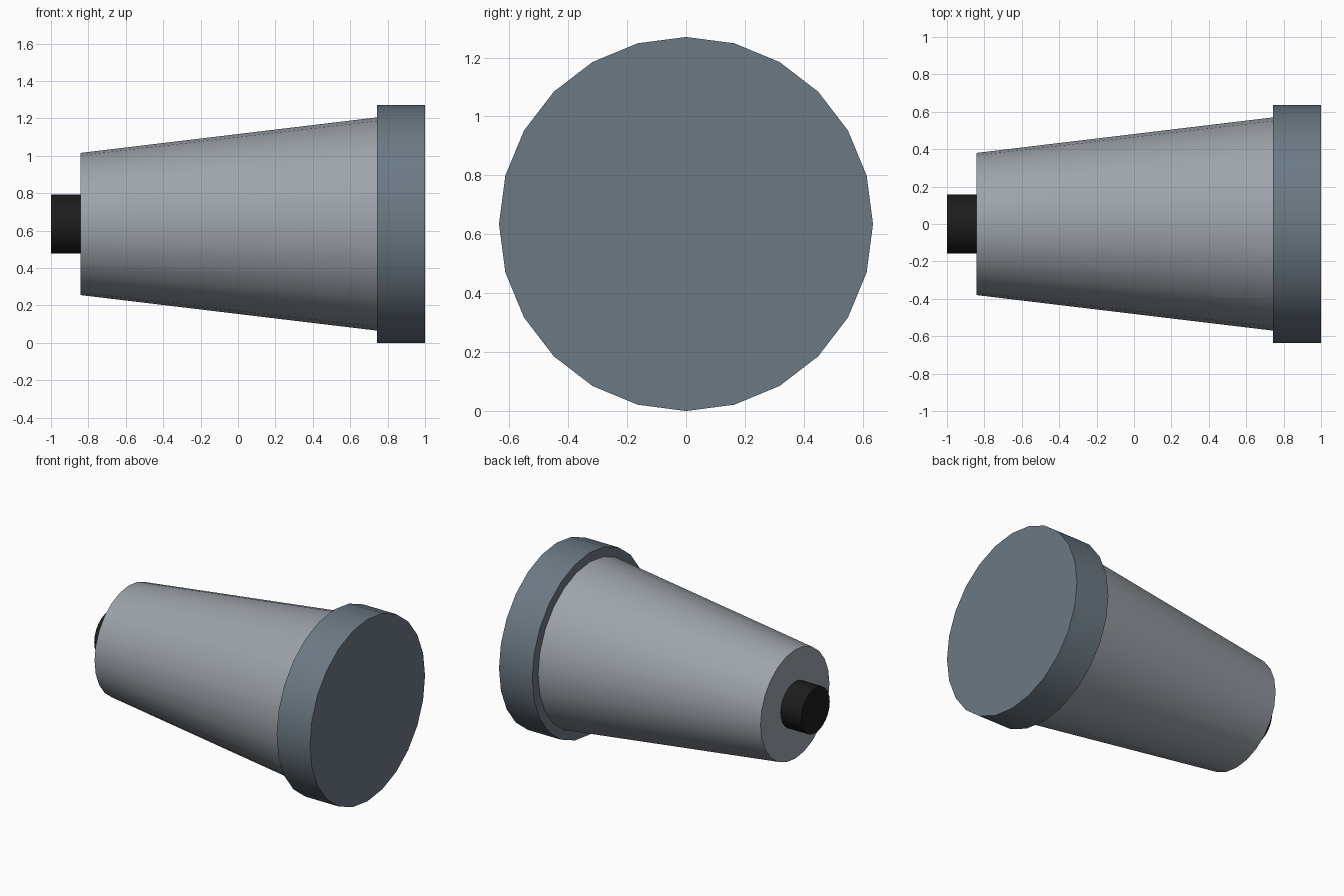
import bpy, math

if "Cube" in bpy.data.objects:
    bpy.data.objects.remove(bpy.data.objects["Cube"])

AXIS_Z = 0.635   # height of the horizontal centre line
SIDES = 24


def material(name, color):
    m = bpy.data.materials.new(name)
    m.diffuse_color = (*color, 1)
    m.use_nodes = True
    m.node_tree.nodes["Principled BSDF"].inputs["Base Color"].default_value = m.diffuse_color
    return m


def barrel(name, x0, x1, r0, r1, mat):
    """Capped cylinder or cone lying along x, with a vertex at the top."""
    bpy.ops.mesh.primitive_cone_add(
        vertices=SIDES, radius1=r0, radius2=r1, depth=x1 - x0,
        location=((x0 + x1) / 2, 0, AXIS_Z), rotation=(0, math.pi / 2, 0))
    ob = bpy.context.object
    ob.name = name
    bpy.ops.object.transform_apply(location=False, rotation=True, scale=True)
    bpy.ops.object.shade_smooth_by_angle(angle=math.radians(35))
    ob.data.materials.append(mat)
    return ob


body_grey = material("body_grey", (0.34, 0.37, 0.41))
rim_grey = material("rim_grey", (0.15, 0.19, 0.23))
black = material("black", (0.012, 0.012, 0.012))

# Tapered housing, wide front rim and small rear stub
barrel("tapered_body", -0.842, 0.743, 0.38, 0.57, body_grey)
barrel("front_rim", 0.743, 1.0, 0.635, 0.635, rim_grey)
barrel("rear_stub", -1.0, -0.842, 0.158, 0.158, black)
